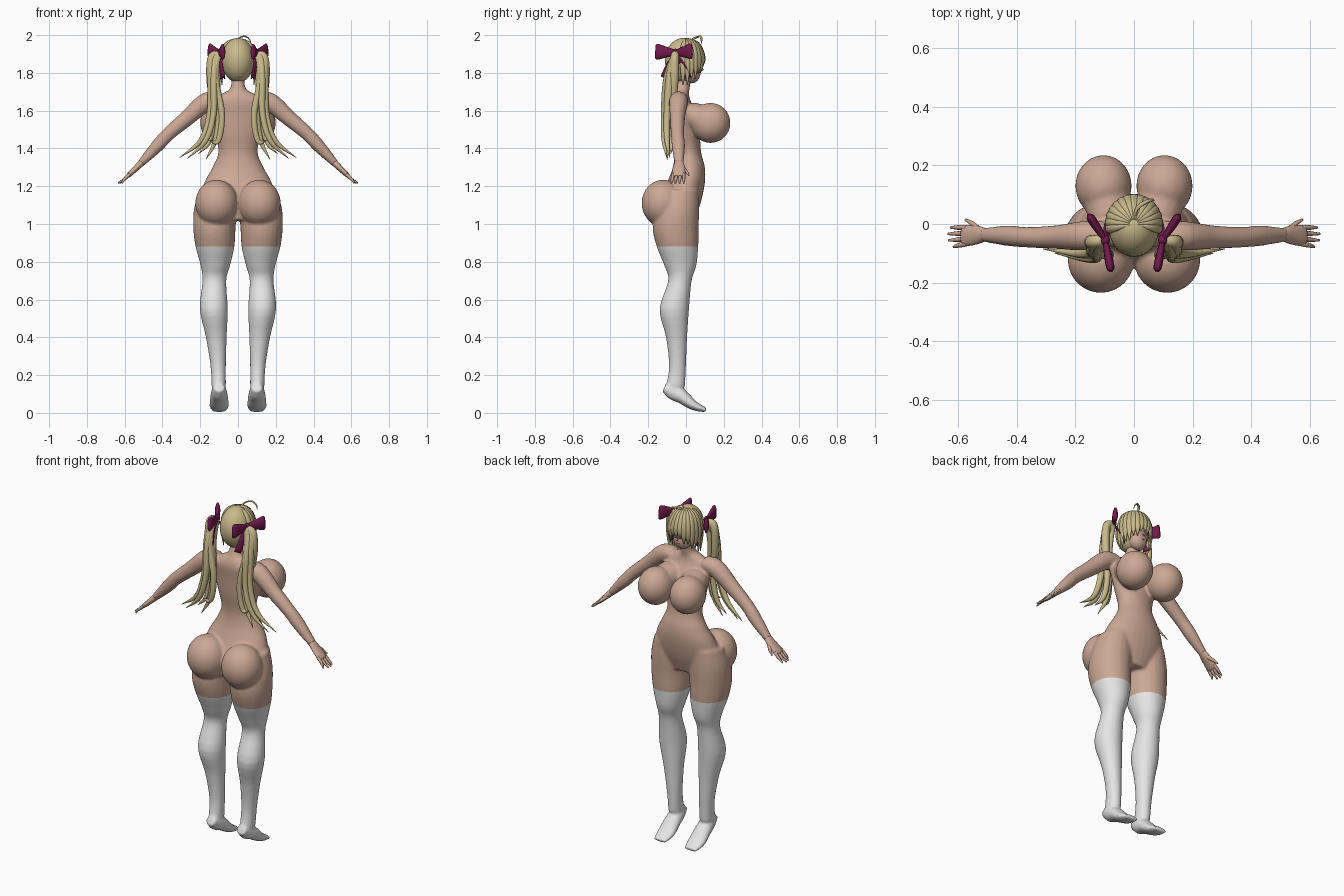
import bpy, bmesh
from math import sin, cos, pi, radians
from mathutils import Vector, Matrix

cube = bpy.data.objects.get("Cube")
if cube:
    bpy.data.objects.remove(cube, do_unlink=True)

X, Y, Z = Vector((1, 0, 0)), Vector((0, 1, 0)), Vector((0, 0, 1))


def material(name, color):
    m = bpy.data.materials.new(name)
    m.use_nodes = True
    m.diffuse_color = (*color, 1)
    m.node_tree.nodes["Principled BSDF"].inputs["Base Color"].default_value = (*color, 1)
    return m


SKIN = material("skin", (0.60, 0.39, 0.30))
HAIR = material("blonde hair", (0.58, 0.49, 0.26))
RIBBON = material("wine ribbon", (0.17, 0.01, 0.075))
WHITE = material("white stocking", (0.78, 0.78, 0.78))
IRIS = material("dark iris", (0.10, 0.03, 0.06))
LIP = material("lip", (0.45, 0.16, 0.14))


def spline(rows, steps):
    """Smooth the rows with a Catmull-Rom curve."""
    pts = [Vector(r) for r in rows]
    pts = [pts[0] * 2 - pts[1]] + pts + [pts[-1] * 2 - pts[-2]]
    out = []
    for p0, p1, p2, p3 in zip(pts, pts[1:], pts[2:], pts[3:]):
        for i in range(steps):
            t = i / steps
            out.append(0.5 * (2 * p1 + (p2 - p0) * t + (2 * p0 - 5 * p1 + 4 * p2 - p3) * t * t
                              + (3 * p1 - p0 - 3 * p2 + p3) * t ** 3))
    return out + [pts[-2]]


def sweep(bm, rows, ref=X, sides=16, steps=4, flat=False):
    """Closed tube through rows of x, y, z, radius along ref, other radius."""
    pts = spline(rows, steps)
    rings = []
    for i, p in enumerate(pts):
        a, b = pts[max(i - 1, 0)], pts[min(i + 1, len(pts) - 1)]
        t = Z if flat else (Vector(b[:3]) - Vector(a[:3])).normalized()
        u = (ref - t * ref.dot(t)).normalized()
        v = t.cross(u)
        ru, rv = max(p[3], 0.001), max(p[4], 0.001)
        rings.append([bm.verts.new(Vector(p[:3]) + u * ru * cos(k * 2 * pi / sides)
                                   + v * rv * sin(k * 2 * pi / sides)) for k in range(sides)])
    for r, q in zip(rings, rings[1:]):
        for k in range(sides):
            n = (k + 1) % sides
            bm.faces.new((r[k], r[n], q[n], q[k]))
    bm.faces.new(rings[0][::-1])
    bm.faces.new(rings[-1])


def ball(bm, centre, radii, turn=0):
    m = Matrix.Translation(centre) @ Matrix.Rotation(turn, 4, 'Z') @ Matrix.Diagonal((*radii, 1))
    bmesh.ops.create_uvsphere(bm, u_segments=32, v_segments=20, radius=1, matrix=m)


def finish(name, bm, mats, mirror=False):
    bmesh.ops.recalc_face_normals(bm, faces=bm.faces)
    me = bpy.data.meshes.new(name)
    bm.to_mesh(me)
    bm.free()
    for m in mats:
        me.materials.append(m)
    for p in me.polygons:
        p.use_smooth = True
    ob = bpy.data.objects.new(name, me)
    bpy.context.collection.objects.link(ob)
    if mirror:
        ob.modifiers.new("mirror", 'MIRROR').use_mirror_merge = False
    return ob


def flip(rows, s):
    return [(r[0] * s, *r[1:]) for r in rows]


# Body: overlapping volumes fused into one skin
TORSO = [(0, 0, 1.80, .034, .034), (0, -.02, 1.72, .04, .04), (0, -.03, 1.69, .085, .045),
         (0, -.03, 1.65, .145, .055), (0, -.01, 1.58, .145, .07), (0, 0, 1.48, .122, .073),
         (0, .01, 1.38, .104, .07), (0, .015, 1.30, .135, .085), (0, 0, 1.22, .178, .10),
         (0, -.03, 1.12, .20, .11), (0, -.045, 1.02, .14, .09)]
LEG = [(.11, -.03, 1.18, .095, .10), (.12, -.045, 1.08, .113, .115), (.125, -.055, .98, .112, .122),
       (.122, -.045, .88, .103, .11), (.12, -.03, .78, .078, .085), (.125, -.032, .70, .063, .062),
       (.128, -.062, .55, .074, .078), (.115, -.05, .40, .055, .056), (.105, -.045, .25, .041, .045),
       (.102, -.055, .14, .038, .05)]
FOOT = [(.1, -.115, .135, .028, .026), (.1, -.07, .115, .04, .045), (.1, -.02, .085, .047, .038),
        (.1, .04, .04, .052, .026), (.1, .105, .014, .04, .012)]
ARM = [(.10, -.035, 1.66, .045, .04), (.17, -.04, 1.645, .05, .05), (.27, -.045, 1.56, .04, .042),
       (.37, -.045, 1.475, .035, .036), (.43, -.04, 1.41, .035, .034), (.515, -.037, 1.32, .024, .02)]
bm = bmesh.new()
sweep(bm, TORSO, flat=True, sides=32)
for s in (1, -1):
    sweep(bm, flip(LEG, s), flat=True, sides=24)
    sweep(bm, flip(FOOT, s), sides=20)
    sweep(bm, flip(ARM, s), ref=Y, sides=20)
    ball(bm, (.113 * s, -.122, 1.11), (.113, .113, .124))
    ball(bm, (.104 * s, .130, 1.535), (.096, .105, .106))
    sweep(bm, flip([(.075, .01, 1.59, .07, .06), (.095, .09, 1.55, .085, .085)], s))
body = finish("body", bm, [SKIN, WHITE])
remesh = body.modifiers.new("fuse", 'REMESH')
remesh.mode, remesh.voxel_size = 'VOXEL', 0.008
soften = body.modifiers.new("soften", 'SMOOTH')
soften.factor, soften.iterations = 0.5, 5

# Stockings: cut the skin at the hem and colour below it
depsgraph = bpy.context.evaluated_depsgraph_get()
fused = bpy.data.meshes.new_from_object(body.evaluated_get(depsgraph))
body.modifiers.clear()
body.data = fused
fused.materials.clear()
for m in (SKIN, WHITE):
    fused.materials.append(m)
bm = bmesh.new()
bm.from_mesh(fused)
HEM = 0.88
bmesh.ops.bisect_plane(bm, geom=bm.verts[:] + bm.edges[:] + bm.faces[:],
                       plane_co=(0, 0, HEM), plane_no=Z)
for f in bm.faces:
    f.smooth = True
    f.material_index = int(f.calc_center_median().z < HEM)
bm.to_mesh(fused)
bm.free()

# Hands
bm = bmesh.new()
sweep(bm, [(.505, -.037, 1.33, .022, .019), (.535, -.037, 1.30, .032, .016),
           (.575, -.04, 1.262, .036, .013), (.585, -.04, 1.252, .03, .01)], ref=Y)
for y, tip_y, reach in ((-.068, -.078, .615), (-.05, -.056, .632), (-.031, -.034, .635), (-.012, -.012, .625)):
    sweep(bm, [(.572, y, 1.265, .009, .009), (.60, (y + tip_y) / 2, 1.238, .008, .008),
               (reach, tip_y, 1.216, .004, .004)], ref=Y, sides=8)
sweep(bm, [(.525, -.025, 1.305, .012, .01), (.55, .0, 1.28, .009, .009), (.575, .015, 1.258, .004, .004)],
      ref=Y, sides=8)
finish("hand", bm, [SKIN], mirror=True)

# Head with chin and nose
bm = bmesh.new()
ball(bm, (0, 0, 1.86), (.078, .082, .10))
ball(bm, (0, .03, 1.80), (.052, .046, .055))
sweep(bm, [(0, .078, 1.835, .003, .003), (0, .086, 1.818, .007, .006), (0, .078, 1.812, .003, .003)], sides=8)
finish("head", bm, [SKIN])

# Face details
for name, size, out, mat in (("eye", (.018, .004, .015), .073, WHITE), ("iris", (.010, .004, .014), .076, IRIS)):
    bm = bmesh.new()
    ball(bm, (.033, out, 1.842), size, radians(-22))
    finish(name, bm, [mat], mirror=True)
bm = bmesh.new()
ball(bm, (0, .073, 1.79), (.011, .004, .003))
finish("mouth", bm, [LIP])

# Hair cap, open around the face
bm = bmesh.new()
ball(bm, (0, -.012, 1.867), (.086, .10, .118))
bmesh.ops.delete(bm, geom=[f for f in bm.faces if f.calc_center_median().y > .02
                           and f.calc_center_median().z < 1.89], context='FACES')
finish("hair_cap", bm, [HAIR])

# Fringe: flat locks fanned from the crown, longer toward the temples
bm = bmesh.new()
COUNT = 15
for i in range(COUNT):
    k = 2 * i / (COUNT - 1) - 1
    a = radians(100 * k)
    tip = 1.845 - .11 * abs(k) - .015 * (i % 2)
    lock = [(r * sin(a) * .92, r * cos(a) * .95, z, w, d) for r, z, w, d in
            ((.015, 1.978, .004, .006), (.065, 1.956, .013, .009), (.094, 1.905, .017, .009),
             (.100, (1.9 + tip) / 2, .015, .007), (.092, tip, .002, .002))]
    sweep(bm, lock, ref=Vector((cos(a), -sin(a), 0)), sides=8)
finish("fringe", bm, [HAIR])

# Curled lock on the crown
bm = bmesh.new()
sweep(bm, [(0, .02, 1.97, .006, .006), (.012, .055, 1.988, .007, .004), (.04, .075, 1.993, .007, .004),
           (.062, .082, 1.975, .005, .003), (.07, .08, 1.95, .001, .001)], ref=Y, sides=8)
finish("crown_curl", bm, [HAIR])

# Side tails: a thick gather dividing into curled strands
bm = bmesh.new()
for mid, low, y, end in ((.135, .15, -.10, (.31, -.085, 1.35)), (.12, .13, -.115, (.27, -.10, 1.345)),
                         (.105, .10, -.09, (.17, -.10, 1.34)), (.14, .125, -.075, (.21, -.08, 1.37)),
                         (.11, .085, -.105, (.15, -.115, 1.44))):
    sweep(bm, [(.09, -.055, 1.905, .012, .012), (mid, -.06, 1.885, .022, .02), (mid + .008, y * .85, 1.76, .024, .02),
               (low, y, 1.58, .018, .017), (low * .7 + end[0] * .3, y, 1.44, .014, .014), (*end, .001, .001)],
          ref=Y, sides=10, steps=5)
finish("side_tail", bm, [HAIR], mirror=True)

# Bows: two loops, a knot and two hanging ends on each side
bm = bmesh.new()
knot = Vector((.098, -.055, 1.908))
for end in (Vector((.155, .032, 1.915)), Vector((.078, -.162, 1.912))):
    sweep(bm, [(*knot, .014, .008), (*knot.lerp(end, .5), .030, .014), (*knot.lerp(end, .88), .042, .014),
               (*end, .036, .006)], ref=Z, sides=12)
ball(bm, knot, (.016, .018, .02))
for y in (-.12, .012):
    sweep(bm, [(.095, -.055, 1.90, .010, .004), (.092, (y - .055) / 2, 1.85, .017, .004),
               (.08, y, 1.775, .020, .003)], ref=Vector((.6, .8, 0)), sides=8)
finish("bow", bm, [RIBBON], mirror=True)
